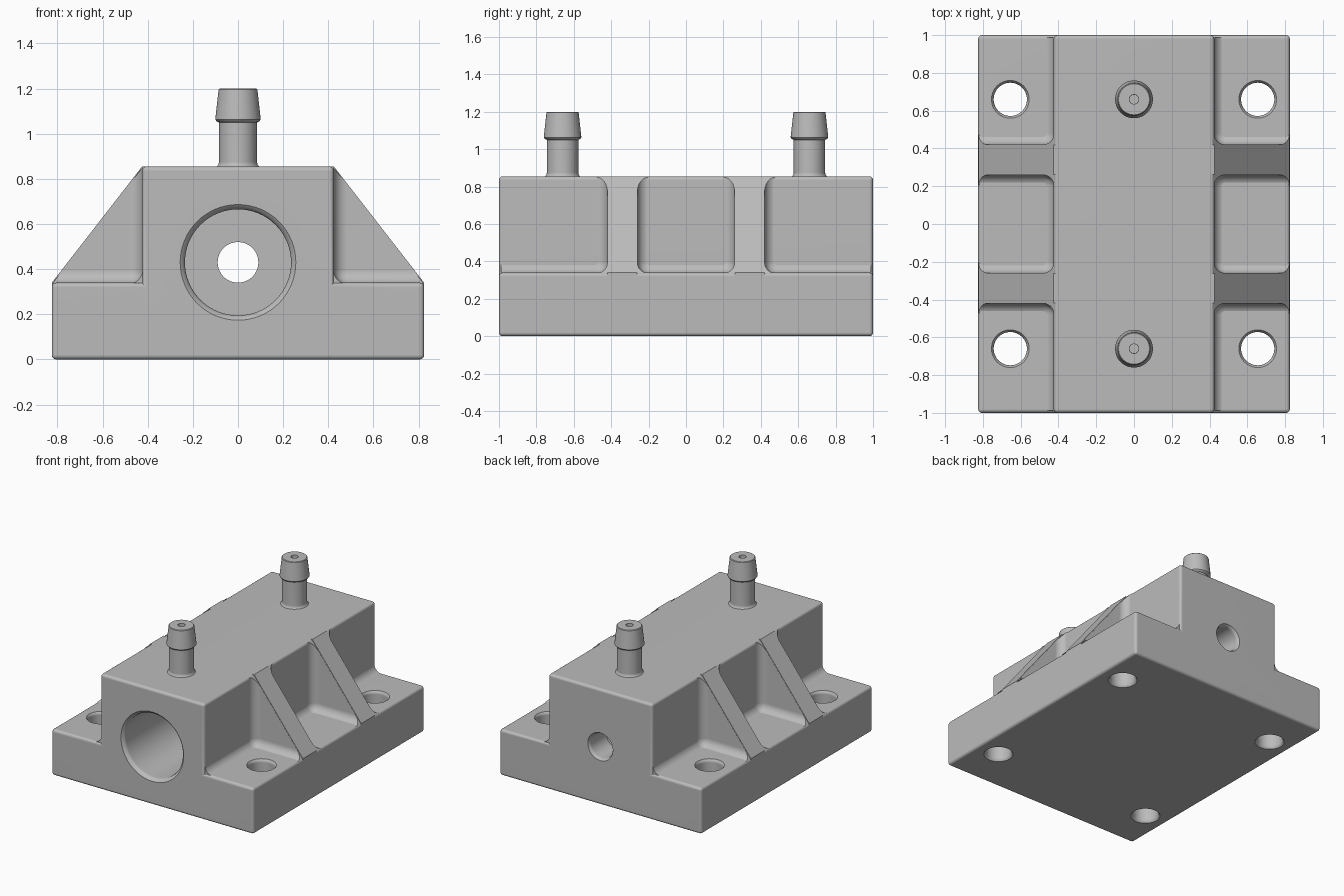
import bpy
import bmesh
import math
from mathutils import Matrix

cube = bpy.data.objects.get("Cube")
if cube:
    bpy.data.objects.remove(cube, do_unlink=True)

# One satin grey for the whole casting
grey = bpy.data.materials.new("plain_grey")
grey.use_nodes = True
colour = (0.5, 0.5, 0.5, 1.0)
grey.diffuse_color = colour
grey.node_tree.nodes["Principled BSDF"].inputs["Base Color"].default_value = colour


def make_object(name, bm):
    bmesh.ops.recalc_face_normals(bm, faces=bm.faces[:])
    mesh = bpy.data.meshes.new(name)
    bm.to_mesh(mesh)
    bm.free()
    ob = bpy.data.objects.new(name, mesh)
    bpy.context.collection.objects.link(ob)
    return ob


def add_box(bm, low, high, radius, segments=4):
    """Box between two corners with rounded edges."""
    size = [h - l for l, h in zip(low, high)]
    mid = [(h + l) / 2 for l, h in zip(low, high)]
    part = bmesh.new()
    bmesh.ops.create_cube(part, size=1, matrix=Matrix.Translation(mid) @ Matrix.Diagonal((*size, 1)))
    bmesh.ops.bevel(part, geom=part.edges[:], offset=radius, segments=segments,
                    profile=0.5, affect='EDGES')
    temp = bpy.data.meshes.new("temp")
    part.to_mesh(temp)
    part.free()
    bm.from_mesh(temp)
    bpy.data.meshes.remove(temp)


def add_prism(bm, outline, y0, y1):
    """Extrude an x-z outline along y."""
    face = bm.faces.new([bm.verts.new((x, y0, z)) for x, z in outline])
    grown = bmesh.ops.extrude_face_region(bm, geom=[face])["geom"]
    verts = [g for g in grown if isinstance(g, bmesh.types.BMVert)]
    bmesh.ops.translate(bm, verts=verts, vec=(0, y1 - y0, 0))


def add_lathe(bm, profile, matrix, steps=48):
    """Turn (radius, height) points round the z axis, then place the result."""
    part = bmesh.new()
    verts = [part.verts.new((r, 0, z)) for r, z in profile]
    edges = [part.edges.new(pair) for pair in zip(verts, verts[1:])]
    bmesh.ops.spin(part, geom=verts + edges, cent=(0, 0, 0), axis=(0, 0, 1),
                   angle=math.tau, steps=steps)
    bmesh.ops.remove_doubles(part, verts=part.verts[:], dist=0.0001)
    bmesh.ops.recalc_face_normals(part, faces=part.faces[:])
    part.transform(matrix)
    temp = bpy.data.meshes.new("temp")
    part.to_mesh(temp)
    part.free()
    bm.from_mesh(temp)
    bpy.data.meshes.remove(temp)


def boolean(ob, tool, operation):
    tool.hide_render = True
    mod = ob.modifiers.new(operation.title(), 'BOOLEAN')
    mod.operation = operation
    mod.solver = 'EXACT'
    mod.object = tool


def finish(ob):
    """Bake the modifiers, colour the part and shade it."""
    bpy.context.view_layer.update()
    graph = bpy.context.evaluated_depsgraph_get()
    mesh = bpy.data.meshes.new_from_object(ob.evaluated_get(graph))
    ob.modifiers.clear()
    ob.data = mesh
    mesh.materials.clear()
    mesh.materials.append(grey)
    for poly in mesh.polygons:
        poly.material_index = 0
    bpy.ops.object.select_all(action='DESELECT')
    ob.select_set(True)
    bpy.context.view_layer.objects.active = ob
    bpy.ops.object.shade_smooth_by_angle(angle=math.radians(35))
    weighted = ob.modifiers.new("Flat faces", 'WEIGHTED_NORMAL')
    weighted.keep_sharp = True


FLOOR, TOP, WALL, SIDE = 0.34, 0.855, 0.425, 0.825
PORT_Y = 0.66

# Body: mounting plate joined to the central block
bm = bmesh.new()
add_box(bm, (-SIDE, -1, 0), (SIDE, 1, FLOOR), 0.02)
body = make_object("body", bm)
bm = bmesh.new()
add_box(bm, (-WALL, -1, 0.1), (WALL, 1, TOP), 0.02)
block = make_object("block_tool", bm)
boolean(body, block, 'UNION')

# Stepped bore, wide at the front and narrow at the back, with softened mouths
bm = bmesh.new()
bore = [(0, -1.1), (0.27, -1.1), (0.262, -1.005), (0.248, -0.993), (0.239, -0.983),
        (0.235, -0.97), (0.235, 0.8), (0.09, 0.8), (0.09, 0.975), (0.094, 0.988),
        (0.105, 1.004), (0.11, 1.1), (0, 1.1)]
add_lathe(bm, bore, Matrix.Translation((0, 0, 0.43)) @ Matrix.Rotation(-math.pi / 2, 4, 'X'), 64)
bore_tool = make_object("bore_tool", bm)
boolean(body, bore_tool, 'DIFFERENCE')

# Four mounting holes and two fine passages under the ports
bm = bmesh.new()
hole = [(0, -0.1), (0.11, -0.1), (0.103, -0.004), (0.092, 0.01), (0.088, 0.022),
        (0.088, 0.318), (0.092, 0.33), (0.103, 0.344), (0.11, 0.5), (0, 0.5)]
passage = [(0, 0.55), (0.024, 0.55), (0.024, 0.95), (0, 0.95)]
for y in (-PORT_Y, PORT_Y):
    for x in (-0.655, 0.655):
        add_lathe(bm, hole, Matrix.Translation((x, y, 0)))
    add_lathe(bm, passage, Matrix.Translation((0, y, 0)), 24)
hole_tool = make_object("hole_tool", bm)
boolean(body, hole_tool, 'DIFFERENCE')
finish(body)

# Sloping ribs, two on each side
bm = bmesh.new()
rib = [(0.38, 0.25), (0.38, TOP - 0.0005), (WALL, TOP - 0.0005),
       (SIDE - 0.0005, FLOOR), (SIDE - 0.0005, 0.25)]
for y in (-0.34, 0.34):
    add_prism(bm, rib, y - 0.079, y + 0.079)
ribs = make_object("ribs", bm)
ribs.modifiers.new("Other side", 'MIRROR').use_mirror_merge = False
finish(ribs)

# Rounded inner corners of the pockets, left over from round-edged cutters
bm = bmesh.new()
add_prism(bm, [(WALL - 0.0015, 0.337), (WALL - 0.0015, 0.85), (0.822, 0.337)], -0.988, 0.988)
fillets = make_object("pocket_fillets", bm)
bm = bmesh.new()
for y0, y1 in ((-1.5, -0.42), (-0.26, 0.26), (0.42, 1.5)):
    add_box(bm, (WALL - 0.002, y0, 0.336), (1.5, y1, 1.5), 0.06, 6)
pocket_tool = make_object("pocket_tool", bm)
boolean(fillets, pocket_tool, 'DIFFERENCE')
fillets.modifiers.new("Other side", 'MIRROR').use_mirror_merge = False
finish(fillets)

# Barbed hose ports on top
barb = [(0.025, 0.7), (0.084, 0.7), (0.094, 0.855), (0.087, 0.862), (0.084, 0.875),
        (0.084, 1.05), (0.095, 1.055), (0.1, 1.062), (0.1, 1.07), (0.086, 1.196),
        (0.082, 1.2), (0.025, 1.2), (0.025, 0.7)]
for name, y in (("front_port", -PORT_Y), ("back_port", PORT_Y)):
    bm = bmesh.new()
    add_lathe(bm, barb, Matrix.Translation((0, y, 0)))
    finish(make_object(name, bm))

# Remove the cutters
for tool in (block, bore_tool, hole_tool, pocket_tool):
    bpy.data.objects.remove(tool, do_unlink=True)
